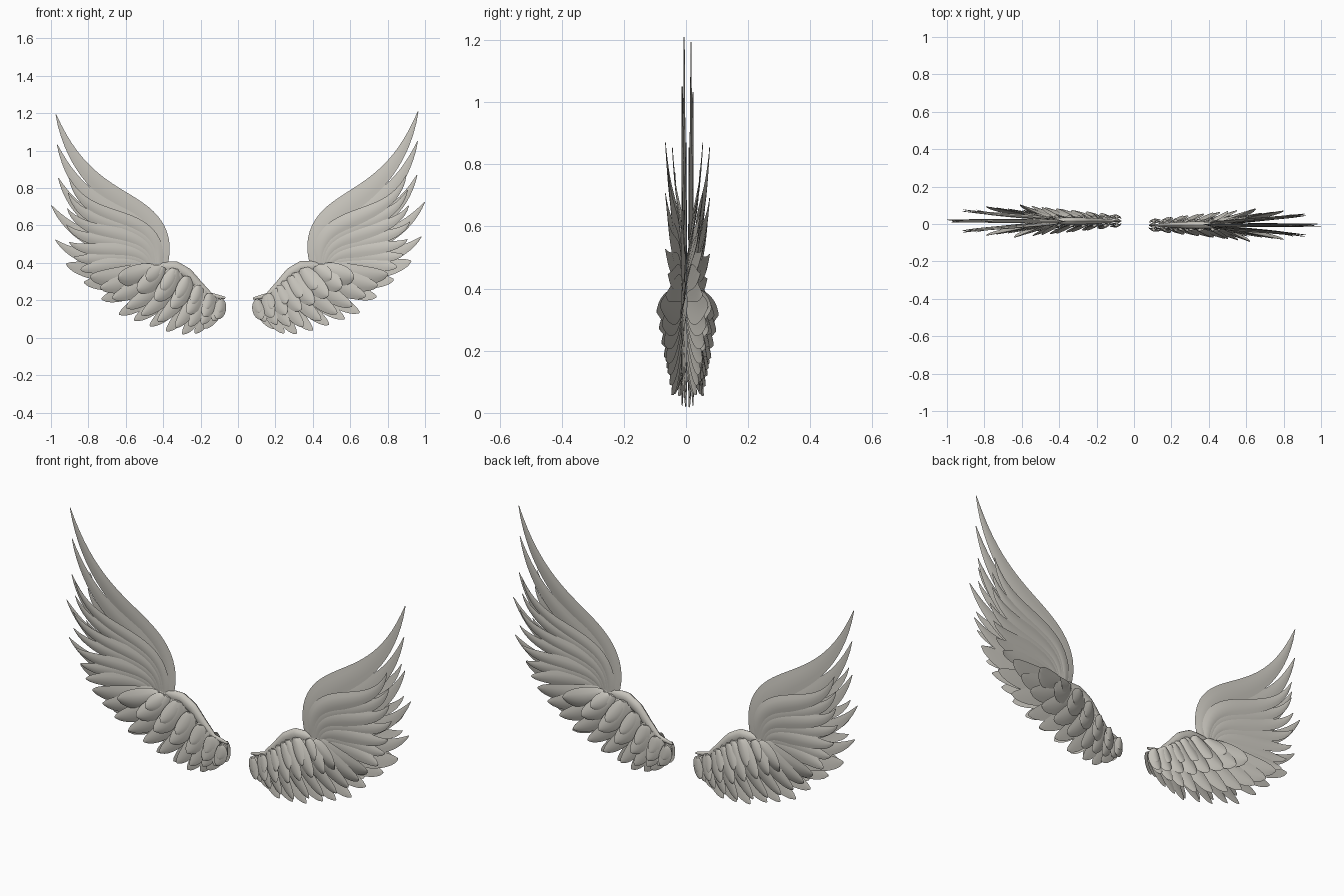
import bpy, bmesh, math
from mathutils import Vector, Matrix

cube = bpy.data.objects.get("Cube")
if cube:
    bpy.data.objects.remove(cube)

mat = bpy.data.materials.new("warm_grey")
mat.use_nodes = True
COL = (0.58, 0.56, 0.51, 1)
mat.diffuse_color = COL
mat.node_tree.nodes["Principled BSDF"].inputs["Base Color"].default_value = COL


def along(pts, t):
    """Point at fraction t of a polyline with equally spaced stations."""
    f = t * (len(pts) - 1)
    i = min(int(f), len(pts) - 2)
    return Vector(pts[i]).lerp(Vector(pts[i + 1]), f - i)


def bezier(p, t):
    u = 1 - t
    return p[0] * u**3 + p[1] * 3 * u * u * t + p[2] * 3 * u * t * t + p[3] * t**3


def feather(bm, ctrl, y0, y1, width, a, b, thick, cup=0.0, tilt=0.0, steps=18):
    """Pointed blade along a curve in x-z, with raised shaft and thin edges."""
    peak = (a / (a + b))**a * (b / (a + b))**b
    rings = []
    for i in range(steps + 1):
        t = i / steps
        c = bezier(ctrl, t)
        d = (bezier(ctrl, min(t + .01, 1)) - bezier(ctrl, max(t - .01, 0))).normalized()
        n = Vector((-d.y, d.x))
        tt = .03 + .965 * t
        w = width / 2 * tt**a * (1 - tt)**b / peak
        y = y0 + (y1 - y0) * t
        h = thick * (1 - .8 * t)
        ring = []
        for u, k in ((-1, 0), (-.5, .6), (0, 1), (.5, .6), (1, 0), (.5, -.6), (0, -1), (-.5, -.6)):
            q = c + n * (u * w)
            ring.append(bm.verts.new((q.x, y + k * h - cup * u * u * w + tilt * u * w, q.y)))
        rings.append(ring)
    for r, s in zip(rings, rings[1:]):
        for j in range(8):
            k = (j + 1) % 8
            bm.faces.new((r[j], r[k], s[k], s[j]))
    bm.faces.new(rings[0][::-1])
    bm.faces.new(rings[-1])


def bowed(base, tip, bow):
    """Curve from base to tip that sags downward, so the tip flicks up."""
    d = tip - base
    n = Vector((d.y, -d.x))
    return [base, base + d * .3 + n * bow, base + d * .7 + n * bow, tip]


ARM = [(.105, .205), (.18, .245), (.25, .305), (.33, .37), (.42, .385), (.47, .385)]


def arm(bm):
    # tapering leading bone from the shoulder to the wrist
    path = [(.08, .21), (.16, .225), (.22, .28), (.28, .345), (.34, .38), (.41, .382), (.48, .37)]
    rings = []
    n = 24
    for i in range(n + 1):
        t = i / n
        c = along(path, t)
        d = (along(path, min(t + .08, 1)) - along(path, max(t - .08, 0))).normalized()
        r = .004 + .026 * math.sin(math.pi * min(t * .75 + .02, 1))
        ring = []
        for k in range(10):
            ang = math.tau * k / 10
            q = c + Vector((-d.y, d.x)) * r * math.cos(ang)
            ring.append(bm.verts.new((q.x, r * .65 * math.sin(ang), q.y)))
        rings.append(ring)
    for r, s in zip(rings, rings[1:]):
        for j in range(10):
            k = (j + 1) % 10
            bm.faces.new((r[j], r[k], s[k], s[j]))
    bm.faces.new(rings[0])
    bm.faces.new(rings[-1])


def fan(t, tip):
    """Control points of a long flight feather, t=0 topmost, t=1 lowest."""
    return [Vector((.42, .38)).lerp(Vector((.50, .38)), t),
            Vector((.37, .78)).lerp(Vector((.57, .44)), t),
            Vector((.80, .64)).lerp(Vector((.82, .38)), t), Vector(tip)]


def primaries(bm):
    tips = [(.963, 1.21), (.96, 1.05), (.957, .87), (.998, .725), (.98, .54)]
    for i, tip in enumerate(tips):
        feather(bm, fan(i / 4, tip), 0, .006 * (-1)**i * (i > 0), .118 - .004 * i,
                .42, .8, .009, tilt=.1, steps=28)


def primary_coverts(bm, s):
    # shorter flight feathers splayed off each face of the wing
    tips = [(.90, .87), (.91, .75), (.92, .62), (.90, .48), (.85, .38)]
    for i in range(7):
        t = i / 6
        feather(bm, fan(.22 + .8 * t, along(tips, t)), s * .008, s * (.06 - .008 * (i % 2)),
                .088, .42, .8, .006, cup=s * .1, tilt=.1, steps=24)


def secondaries(bm):
    tips = [(.20, .05), (.27, .012), (.40, .04), (.53, .085), (.65, .135), (.786, .26), (.925, .41)]
    for i in range(10):
        t = i / 9
        feather(bm, bowed(along(ARM, t), along(tips, t), .1), 0, .006 * (-1)**i,
                .065 + .04 * t, .5, .6, .006, tilt=.15)


def long_coverts(bm, s):
    tips = [(.15, .09), (.24, .065), (.35, .06), (.49, .11), (.61, .17), (.72, .25), (.80, .34)]
    for i in range(10):
        t = i / 9
        feather(bm, bowed(along(ARM, t), along(tips, t), .1), s * .010, s * (.022 + .055 * t),
                .06 + .045 * t, .5, .55, .006, cup=s * .15, tilt=.2 * s)


def short_coverts(bm, s):
    outer = (.62, .325) if s < 0 else (.65, .335)
    tips = [(.13, .10), (.21, .115), (.32, .14), (.42, .19), (.53, .25), outer]
    n = 8 if s < 0 else 7
    for i in range(n):
        t = i / (n - 1)
        feather(bm, bowed(along(ARM, t * .93), along(tips, t), .12), s * .022, s * (.032 + .056 * t),
                .062 + .05 * t, .55, .5, .007, cup=s * .25, tilt=.2 * s)


def scale_coverts(bm, s):
    # smallest overlapping row tucked below the bone
    tips = [(.115, .135), (.20, .16), (.30, .20), (.40, .25), (.50, .32)]
    for i in range(6):
        t = i / 5
        feather(bm, bowed(along(ARM, t * .8), along(tips, t), .1), s * .026, s * (.034 + .04 * t),
                .05 + .035 * t, .5, .5, .006, cup=s * .25, tilt=.2 * s)


def make(name, matrix, build, *args):
    bm = bmesh.new()
    build(bm, *args)
    bm.transform(matrix)
    bmesh.ops.recalc_face_normals(bm, faces=bm.faces)
    me = bpy.data.meshes.new(name)
    bm.to_mesh(me)
    bm.free()
    me.materials.append(mat)
    ob = bpy.data.objects.new(name, me)
    bpy.context.collection.objects.link(ob)
    bpy.ops.object.select_all(action='DESELECT')
    ob.select_set(True)
    bpy.context.view_layer.objects.active = ob
    bpy.ops.object.shade_smooth_by_angle(angle=math.radians(40))


# the right wing is the left one turned half round and tipped slightly outward
pivot = Vector((.09, 0, .2))
tip_out = (Matrix.Translation(pivot) @ Matrix.Rotation(math.radians(1.3), 4, 'Y')
           @ Matrix.Translation(-pivot))
wings = {
    "left": Matrix.Translation((0, -.006, 0)),
    "right": Matrix.Translation((.012, .016, .003)) @ Matrix.Rotation(math.pi, 4, 'Z') @ tip_out,
}
for side, m in wings.items():
    make(side + "_wing_arm", m, arm)
    make(side + "_primary_feathers", m, primaries)
    make(side + "_secondary_feathers", m, secondaries)
    for face, s in (("front", -1), ("back", 1)):
        for label, fn in (("primary_coverts", primary_coverts), ("long_coverts", long_coverts),
                          ("short_coverts", short_coverts), ("scale_coverts", scale_coverts)):
            make(f"{side}_{face}_{label}", m, fn, s)
